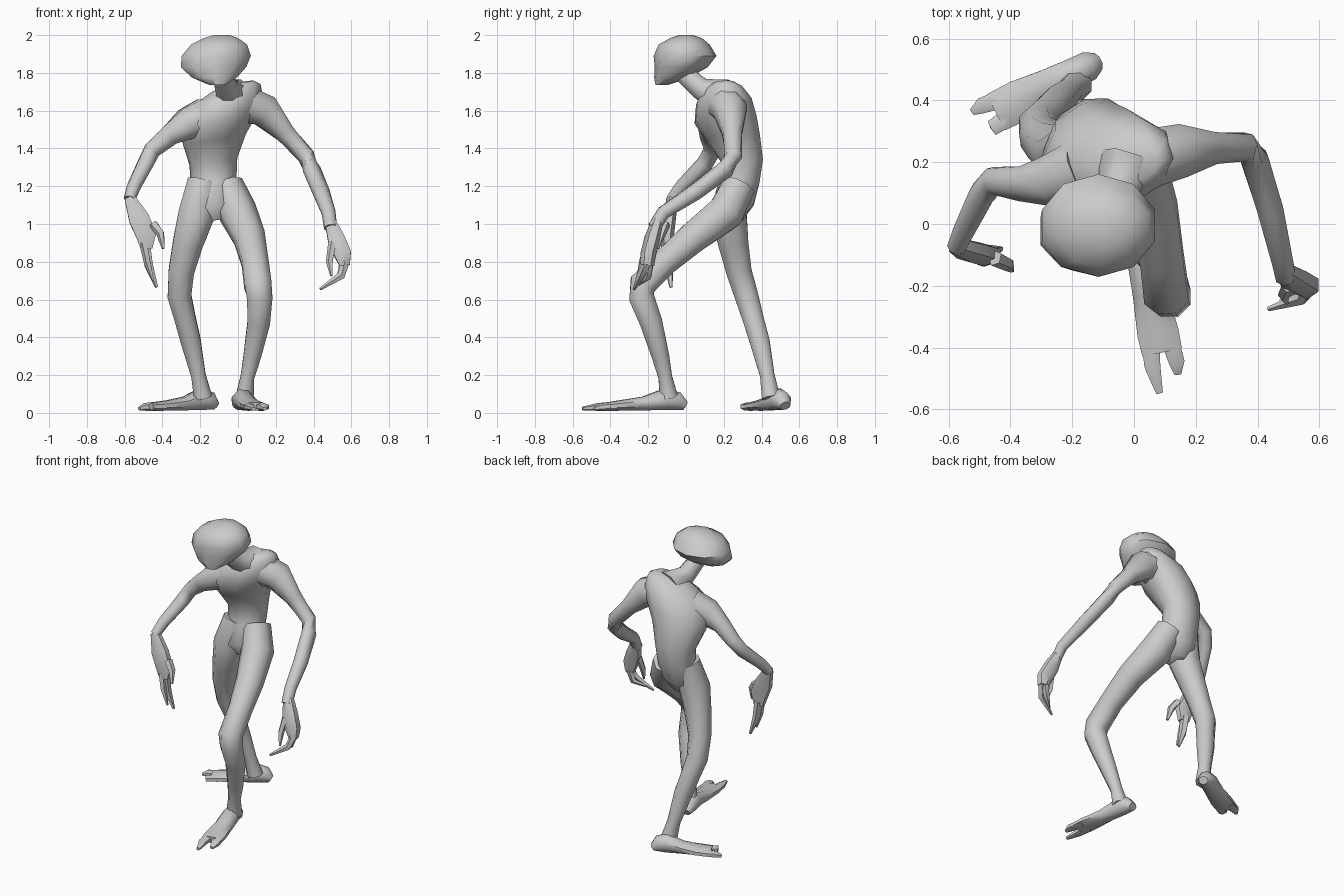
import bpy, bmesh, math
from mathutils import Vector

default_cube = bpy.data.objects.get("Cube")
if default_cube:
    bpy.data.objects.remove(default_cube)

skin = bpy.data.materials.new("grey skin")
skin.use_nodes = True
skin.diffuse_color = (.6, .6, .6, 1)
skin.node_tree.nodes["Principled BSDF"].inputs["Base Color"].default_value = skin.diffuse_color


def loft(name, rings, sides=8, across=(1, 0, 0), axis=None):
    """Skin a tube over rings of (x, y, z, half width[, half depth])."""
    bm = bmesh.new()
    centres = [Vector(ring[:3]) for ring in rings]
    loops = []
    for i, ring in enumerate(rings):
        before = centres[max(i - 1, 0)]
        after = centres[min(i + 1, len(rings) - 1)]
        normal = Vector(axis) if axis else after - before
        normal.normalize()
        u = Vector(across)
        u = (u - normal * u.dot(normal)).normalized()
        v = normal.cross(u)
        wide, deep = ring[3], ring[-1]
        loop = []
        for k in range(sides):
            angle = math.tau * (k + .5) / sides
            offset = u * wide * math.cos(angle) + v * deep * math.sin(angle)
            loop.append(bm.verts.new(centres[i] + offset * 1.04))
        loops.append(loop)
    for low, high in zip(loops, loops[1:]):
        for k in range(sides):
            n = (k + 1) % sides
            bm.faces.new((low[k], low[n], high[n], high[k]))
    bm.faces.new(reversed(loops[0]))
    bm.faces.new(loops[-1])
    bmesh.ops.recalc_face_normals(bm, faces=bm.faces)
    mesh = bpy.data.meshes.new(name)
    bm.to_mesh(mesh)
    bm.free()
    mesh.materials.append(skin)
    part = bpy.data.objects.new(name, mesh)
    bpy.context.collection.objects.link(part)
    bpy.ops.object.select_all(action='DESELECT')
    part.select_set(True)
    bpy.context.view_layer.objects.active = part
    bpy.ops.object.shade_smooth_by_angle(angle=math.radians(50))
    return part


def finger(name, knuckle, joint, tip, radius=.022):
    """A bent digit that tapers to a narrow tip."""
    loft(name, [(*knuckle, radius), (*joint, radius * .85), (*tip, radius * .3)], sides=5,
         across=(.3, 1, .2))


def foot(side, heel, toe, split):
    """A long wedge foot ending in two toes, running from heel to toe on the ground."""
    heel, toe = Vector((*heel, 0)), Vector((*toe, 0))
    ahead = toe - heel
    out = Vector((-ahead.y, ahead.x, 0)).normalized()

    def ring(along, shift, height, wide):
        p = heel + ahead * along + out * shift
        return (p.x, p.y, height / 2 + .012, wide, height / 2)

    loft(side + "_foot", [ring(.0, 0, .05, .03), ring(.08, 0, .1, .05), ring(.2, 0, .12, .052),
                          ring(.42, 0, .075, .058), ring(.66, 0, .055, .07),
                          ring(split, 0, .045, .068)], across=out)
    for label, sign, reach in (("inner", -1, 1.02), ("outer", 1, .93)):
        loft(f"{side}_{label}_toe", [ring(split - .1, sign * .03, .045, .034),
                                     ring(split + .08, sign * .04, .04, .028),
                                     ring(reach, sign * .035, .02, .012)], sides=6, across=out)


# Torso, hunched and turned, with the left shoulder raised
loft("torso", [
    (-.13, .24, 1.02, .06, .06), (-.13, .25, 1.1, .12, .11), (-.13, .285, 1.22, .12, .105),
    (-.13, .3, 1.33, .125, .105), (-.125, .25, 1.45, .165, .14), (-.1, .21, 1.55, .2, .16),
    (-.06, .2, 1.65, .19, .14), (-.01, .2, 1.72, .13, .09), (.02, .2, 1.75, .06, .05),
], sides=10, across=(.95, .3, .15), axis=(-.16, -.04, 1))

# Neck and wedge-shaped head
loft("neck", [(-.02, .2, 1.67, .1), (-.06, .08, 1.715, .06), (-.09, -.03, 1.81, .05)])
loft("head", [
    (-.11, -.13, 1.735, .04, .03), (-.125, -.075, 1.775, .12, .09), (-.13, -.025, 1.83, .175, .135),
    (-.115, -.005, 1.89, .185, .16), (-.1, -.01, 1.95, .15, .13), (-.09, 0, 1.985, .09, .08),
    (-.085, 0, 2, .04, .035),
], sides=10, axis=(0, 0, 1))

# Left leg stepping forward
loft("left_leg", [
    (-.06, .28, 1.2, .09), (0, .21, 1.06, .1), (.06, .04, .93, .085), (.09, -.11, .8, .073),
    (.105, -.23, .68, .075), (.115, -.235, .61, .07), (.11, -.185, .48, .062),
    (.075, -.135, .3, .048), (.05, -.11, .19, .038), (.035, -.09, .08, .05),
])
foot("left", (.005, -.005), (.115, -.53), .78)

# Right leg trailing behind
loft("right_leg", [
    (-.18, .26, 1.22, .09), (-.22, .225, 1.05, .1), (-.265, .25, .9, .083), (-.3, .28, .75, .07),
    (-.31, .32, .62, .065), (-.28, .355, .5, .058), (-.25, .39, .38, .055), (-.21, .43, .2, .04),
    (-.185, .45, .08, .05),
])
foot("right", (-.12, .525), (-.5, .335), .86)

# Left arm
loft("left_arm", [
    (.04, .21, 1.63, .1), (.14, .235, 1.6, .09), (.25, .245, 1.48, .054), (.36, .25, 1.36, .046),
    (.39, .21, 1.29, .046), (.44, .05, 1.17, .044), (.48, -.12, 1.06, .036), (.49, -.17, .98, .034),
], across=(0, 0, 1))
loft("left_hand", [(.485, -.15, 1.02, .03), (.52, -.18, .92, .05, .04),
                   (.555, -.2, .84, .05, .04), (.565, -.205, .78, .03, .035)], sides=6)
finger("left_long_finger", (.57, -.2, .8), (.545, -.24, .725), (.435, -.275, .655), .025)
finger("left_short_finger", (.56, -.19, .8), (.54, -.2, .72), (.475, -.25, .68))
finger("left_thumb", (.5, -.2, .9), (.485, -.23, .8), (.495, -.255, .725))

# Right arm
loft("right_arm", [
    (-.17, .18, 1.57, .1), (-.27, .14, 1.53, .085), (-.36, .13, 1.47, .058),
    (-.455, .14, 1.39, .045), (-.49, .1, 1.32, .043), (-.55, -.02, 1.2, .036),
    (-.575, -.075, 1.13, .03),
], across=(0, 0, 1))
loft("right_hand", [(-.575, -.07, 1.14, .03), (-.525, -.09, 1.03, .06, .035),
                    (-.485, -.1, .94, .06, .035), (-.485, -.1, .87, .035, .03)], sides=6)
finger("right_long_finger", (-.49, -.09, .9), (-.47, -.09, .78), (-.43, -.08, .665), .028)
finger("right_short_finger", (-.5, -.11, .9), (-.48, -.12, .8), (-.45, -.12, .7))
finger("right_thumb", (-.45, -.11, 1), (-.41, -.13, .95), (-.395, -.15, .87), .026)
